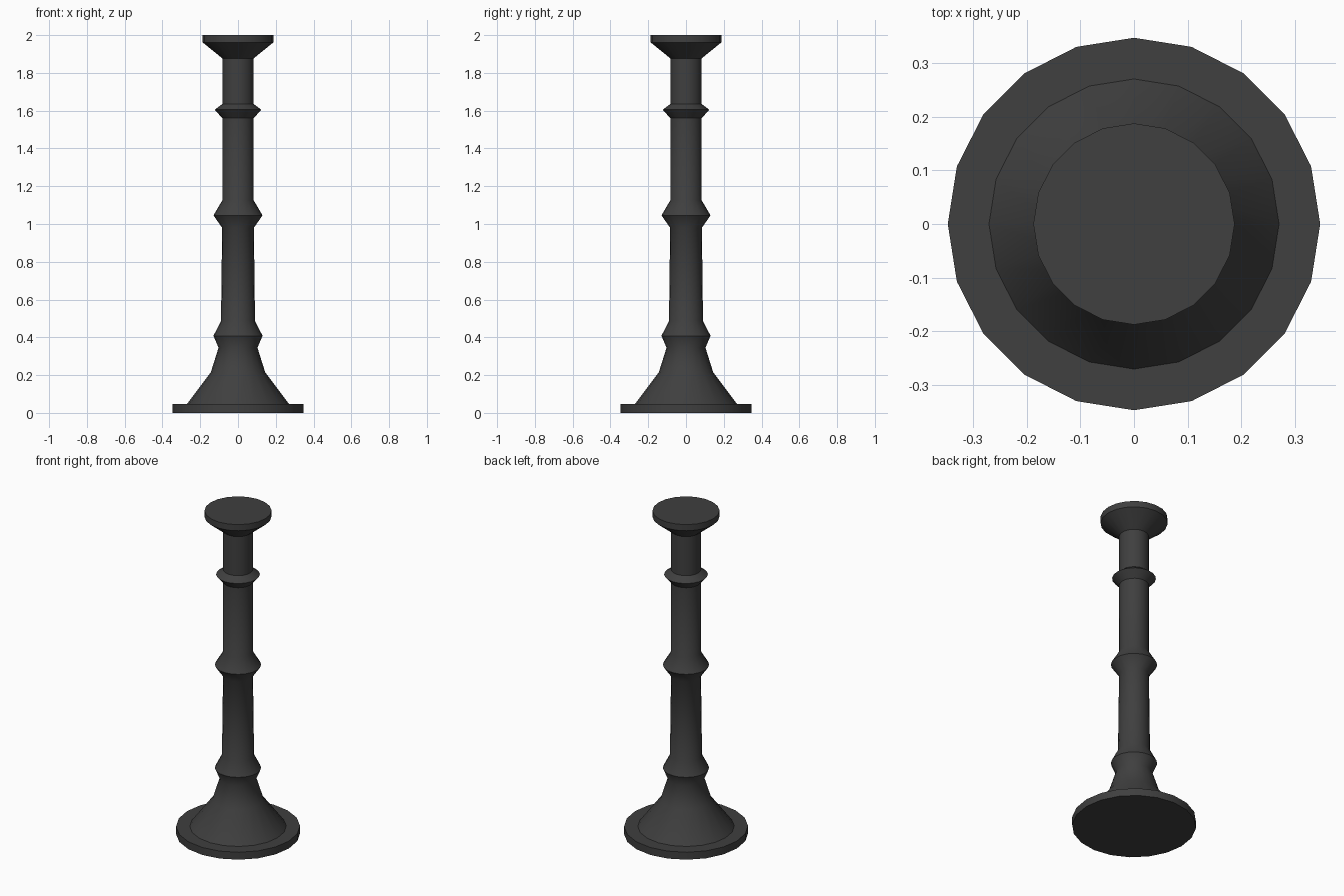
import bpy, bmesh, math

cube = bpy.data.objects.get("Cube")
if cube:
    bpy.data.objects.remove(cube, do_unlink=True)

SIDES = 20

# Single dark metal colour
metal = bpy.data.materials.new("dark_iron")
metal.use_nodes = True
colour = (0.05, 0.05, 0.05, 1)
metal.diffuse_color = colour
metal.node_tree.nodes["Principled BSDF"].inputs["Base Color"].default_value = colour


def lathe(name, profile):
    """Turn a (radius, height) profile around z and cap both ends."""
    bm = bmesh.new()
    rings = []
    for radius, z in profile:
        angles = [math.tau * i / SIDES for i in range(SIDES)]
        rings.append([bm.verts.new((radius * math.cos(a), radius * math.sin(a), z))
                      for a in angles])
    for low, high in zip(rings, rings[1:]):
        for i in range(SIDES):
            j = (i + 1) % SIDES
            bm.faces.new((low[i], low[j], high[j], high[i]))
    bm.faces.new(rings[0][::-1])
    bm.faces.new(rings[-1])
    mesh = bpy.data.meshes.new(name)
    bm.to_mesh(mesh)
    bm.free()
    mesh.materials.append(metal)
    obj = bpy.data.objects.new(name, mesh)
    bpy.context.collection.objects.link(obj)
    bpy.ops.object.select_all(action='DESELECT')
    obj.select_set(True)
    bpy.context.view_layer.objects.active = obj
    bpy.ops.object.shade_smooth_by_angle(angle=math.radians(41))
    return obj


foot = [(0.348, 0), (0.348, 0.046), (0.271, 0.046), (0.144, 0.215)]
lower_collar = [(0.103, 0.345), (0.13, 0.408), (0.09, 0.487)]
middle_collar = [(0.084, 0.98), (0.13, 1.046), (0.083, 1.125)]
upper_collar = [(0.083, 1.56), (0.123, 1.605), (0.083, 1.635)]
cup = [(0.083, 1.877), (0.188, 1.962), (0.188, 2)]

# One continuous turned stand from foot to cup
lathe("turned_stand", foot + lower_collar + middle_collar + upper_collar + cup)
